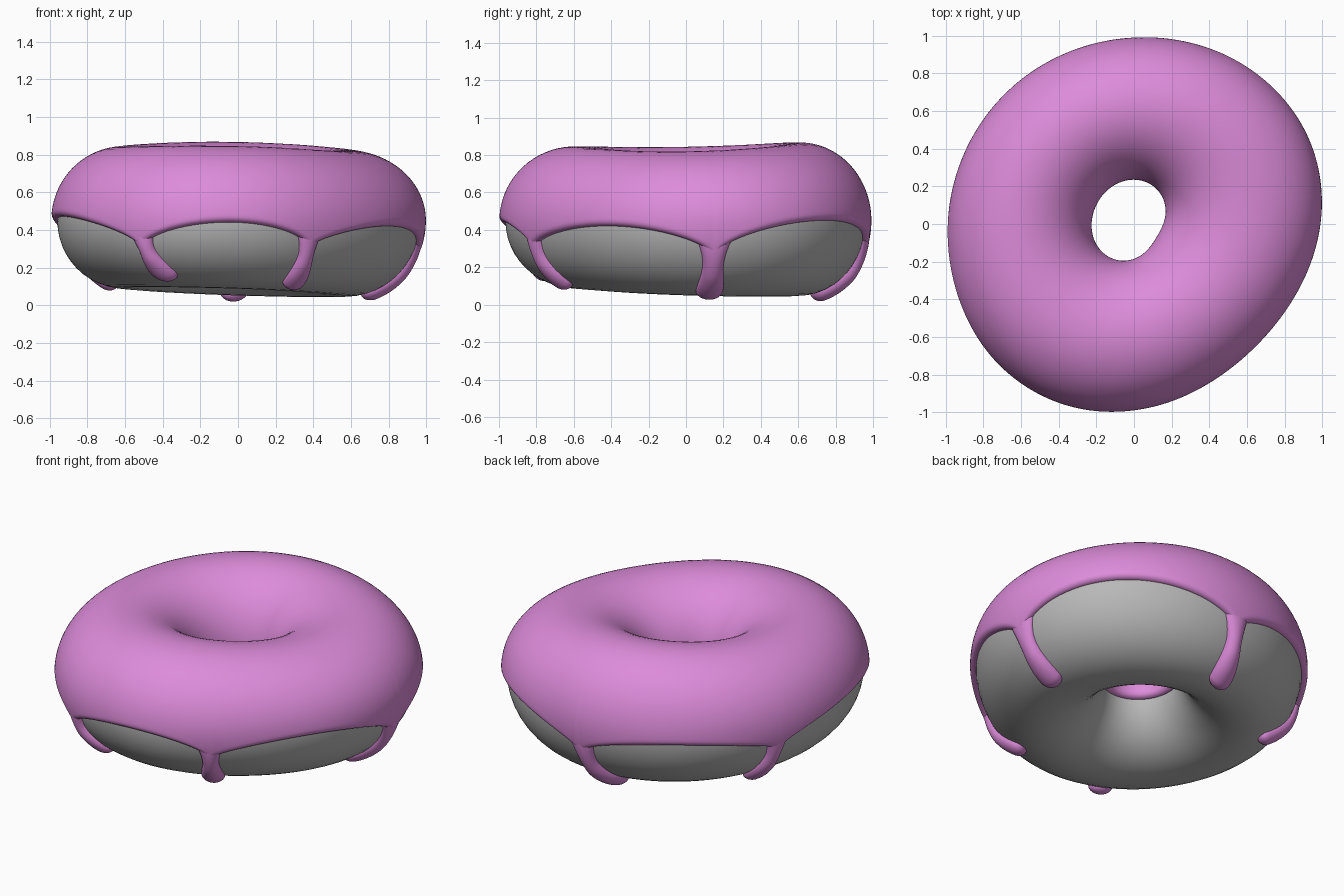
import bpy, bmesh, math
from math import sin, cos, pi, radians

if "Cube" in bpy.data.objects:
    bpy.data.objects.remove(bpy.data.objects["Cube"], do_unlink=True)

MID = 0.45      # height of the widest ring
COAT = 0.032    # icing thickness


def material(name, colour):
    mat = bpy.data.materials.new(name)
    mat.use_nodes = True
    mat.diffuse_color = colour
    mat.node_tree.nodes["Principled BSDF"].inputs["Base Color"].default_value = colour
    return mat


def depth(t):
    """Distance from the widest ring down to the underside."""
    return MID - (0.07 - 0.02 * cos(t) - 0.018 * sin(t))


def surface(t, p, lift):
    """Point on the uneven ring: t goes round the hole, p round the tube."""
    outer = 0.99 + 0.045 * sin(2 * t) + 0.01 * (cos(3 * t) - cos(t) + sin(3 * t) + sin(t))
    inner = 0.2 - 0.035 * cos(t) + 0.025 * sin(t) + 0.016 * sin(2 * t) - 0.01 * cos(2 * t)
    crest = 0.844 - 0.0125 * cos(t) + 0.011 * sin(t) - 0.012 * cos(2 * t)
    half = (outer - inner) / 2 - COAT + lift
    height = (crest - MID - COAT if sin(p) > 0 else depth(t)) + lift
    r = (outer + inner) / 2 + half * cos(p)
    return r * cos(t), r * sin(t), MID + height * sin(p)


def sheet(name, rows, mat, wrap_rows=False, wrap_cols=False):
    """Smooth quad mesh through rows of points."""
    bm = bmesh.new()
    grid = [[bm.verts.new(co) for co in row] for row in rows]
    if wrap_rows:
        grid.append(grid[0])
    for a, b in zip(grid, grid[1:]):
        if wrap_cols:
            a, b = a + a[:1], b + b[:1]
        for i in range(len(a) - 1):
            bm.faces.new((a[i], b[i], b[i + 1], a[i + 1]))
    mesh = bpy.data.meshes.new(name)
    bm.to_mesh(mesh)
    bm.free()
    mesh.materials.append(mat)
    mesh.shade_smooth()
    obj = bpy.data.objects.new(name, mesh)
    bpy.context.scene.collection.objects.link(obj)
    return obj


def rounded(d):
    """Quarter-round rise from 0 to 1."""
    d = max(0.0, min(1.0, d))
    return math.sqrt(1 - (1 - d) ** 2)


pink = material("pink icing", (0.72, 0.26, 0.70, 1))
grey = material("grey dough", (0.48, 0.48, 0.48, 1))

# Dough ring
STEPS = 240
turns = [2 * pi * i / STEPS for i in range(STEPS)]
sheet("dough_ring",
      [[surface(t, 2 * pi * j / 48, 0) for j in range(48)] for t in turns],
      grey, True, True)

# Drips: start angle, tip angle, tip angle under the tube, neck, bulb half-width, bulb lift,
# and the height of the icing edge at the drip and midway to the next one
DRIPS = [
    (9, 10, -79, 0.055, 0.072, 0.05, 0.25, 0.45),
    (87, 93, -81, 0.05, 0.075, 0.06, 0.28, 0.42),
    (158, 154, -70, 0.045, 0.06, 0.05, 0.32, 0.47),
    (239, 244, -60, 0.045, 0.07, 0.05, 0.30, 0.44),
    (295, 294, -69, 0.045, 0.065, 0.05, 0.30, 0.42),
]


def edge_height(t):
    """Scalloped icing edge, low at the drips and arched between them."""
    deg = math.degrees(t)
    for i, d in enumerate(DRIPS):
        nxt = DRIPS[(i + 1) % len(DRIPS)]
        span = (nxt[0] - d[0]) % 360
        u = ((deg - d[0]) % 360) / span
        if u < 1:
            low = d[6] + (nxt[6] - d[6]) * u
            return low + (d[7] - low) * sin(pi * u) ** 0.55


# Icing coat with rounded lips
ROWS = 56
icing = []
for t in turns:
    start = math.asin((edge_height(t) - MID) / depth(t))
    end = radians(188)
    row = []
    for j in range(ROWS + 1):
        s = (1 - cos(pi * j / ROWS)) / 2
        near = min(s, 1 - s) * (end - start)
        row.append(surface(t, start + s * (end - start), (COAT + 0.006) * rounded(near / 0.09) - 0.006))
    icing.append(row)
sheet("icing_coat", icing, pink, True)

# Icing drips, domed strips hugging the dough
for n, (t0, t1, tip, neck, bulb, lift, low, _) in enumerate(DRIPS, 1):
    rows = []
    top = math.asin((low + 0.12 - MID) / depth(radians(t0)))
    length = radians(tip) - top
    for i in range(41):
        s = sin(pi / 2 * i / 40)
        p = top + s * length
        t = radians(t0 + (t1 - t0) * s ** 1.5)
        swell = max(0, min(1, (s - 0.35) / 0.45))
        swell = swell * swell * (3 - 2 * swell)
        flare = 0.05 * max(0, 1 - s / 0.4) ** 2
        cap = rounded((1 - s) * abs(length) * 0.39 / bulb)
        width = (neck + flare + (bulb - neck) * swell) * cap
        rise = (COAT * 0.96 + (lift - COAT) * min(1, 2 * s)) * cap
        x, y, z = surface(t, p, 0)
        r = math.hypot(x, y)
        rows.append([surface(t + width * cos(k) / r, p, rise * sin(k) - 0.004)
                     for k in (pi * j / 16 for j in range(17))])
    sheet(f"icing_drip_{n}", rows, pink)

# Consistent outward normals
for obj in bpy.context.scene.collection.objects:
    if obj.type == "MESH" and obj.name.startswith(("dough", "icing")):
        bm = bmesh.new()
        bm.from_mesh(obj.data)
        bmesh.ops.remove_doubles(bm, verts=bm.verts, dist=1e-5)
        bmesh.ops.recalc_face_normals(bm, faces=bm.faces)
        bm.to_mesh(obj.data)
        bm.free()
